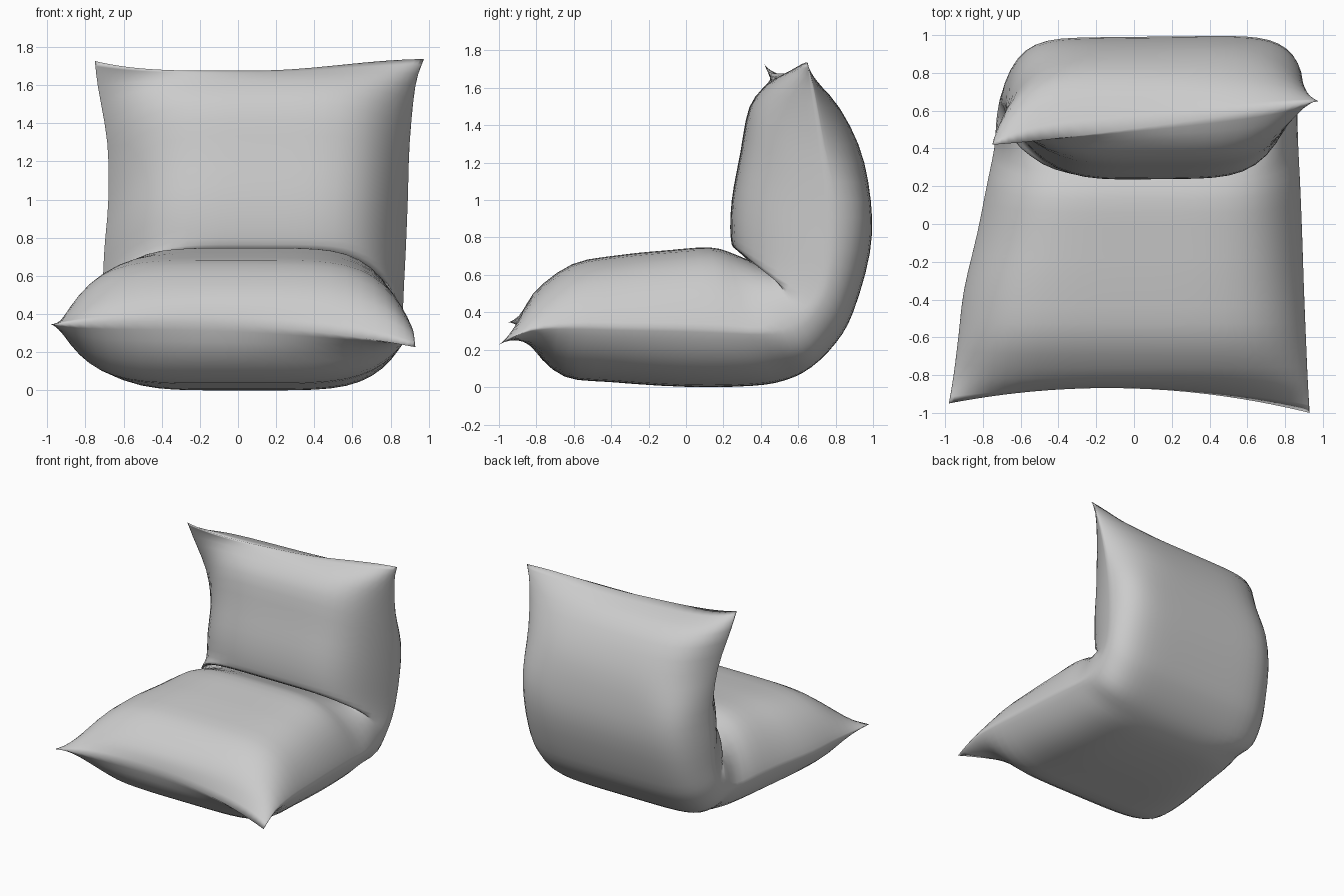
import bpy, bmesh, math
from mathutils import Vector

if "Cube" in bpy.data.objects:
    bpy.data.objects.remove(bpy.data.objects["Cube"])

# Side profiles (y, z) from the front seam, round the fold, to the top seam
INNER = [(-.87, .35), (-.82, .50), (-.61, .66), (-.35, .71), (-.1, .735), (.13, .75), (.27, .71), (.48, .62),
         (.28, .73), (.24, .80), (.245, 1.0), (.29, 1.25), (.34, 1.5), (.44, 1.63), (.52, 1.68)]
OUTER = [(-.87, .35), (-.81, .20), (-.65, .06), (-.4, .03), (0, .005), (.35, .01), (.53, .04), (.67, .11),
         (.80, .24), (.89, .40), (.98, .72), (.985, 1.0), (.92, 1.3), (.76, 1.57), (.52, 1.68)]

# Side seams (x, y, z)
RIGHT = [(.93, -1, .23), (.92, -.83, .31), (.91, -.6, .33), (.9, -.35, .325), (.89, -.05, .32),
         (.88, .2, .31), (.87, .4, .3), (.865, .56, .33), (.865, .67, .42), (.87, .74, .55),
         (.88, .77, .75), (.89, .77, 1), (.9, .73, 1.3), (.93, .68, 1.6), (.975, .65, 1.74)]
LEFT = [(-.98, -.95, .35), (-.955, -.8, .34), (-.93, -.6, .335), (-.9, -.35, .325), (-.83, -.05, .32),
        (-.78, .2, .31), (-.74, .4, .3), (-.73, .53, .33), (-.72, .61, .42), (-.71, .64, .55),
        (-.7, .64, .75), (-.68, .63, 1), (-.685, .57, 1.3), (-.735, .47, 1.6), (-.75, .42, 1.73)]
COLS, STEPS = 28, 3
LAST = len(INNER) - 1


def bulge(i, u, inner):
    """How far the sheet has left the seams (0 at seam, 1 at full depth)."""
    if i == 0:
        return 1 - u * u
    if i == LAST:
        return 1 - u ** 4 if u < 0 else (1 - u) ** 2 * (1 + 2 * u)
    power, root = 5, .8
    if inner and i == 7:
        power, root = 9, .55
    elif inner and i > 8 and u < 0:
        power, root = 4, .95
    elif not inner and 7 <= i <= 11:
        power, root = 7, .6
    return max(0, 1 - abs(u) ** power) ** root


def cross_row(i, profile):
    """One cushion cross-section from the left seam to the right seam."""
    left, right = Vector(LEFT[i]), Vector(RIGHT[i])
    centre = (left + right) / 2
    mid = Vector((centre.x, *profile[i]))
    row = []
    for c in range(COLS + 1):
        u = math.sin((c / COLS - .5) * math.pi)
        base = left.lerp(right, (u + 1) / 2)
        f = bulge(i, u, profile is INNER)
        if i in (0, LAST):
            p = base + (mid - centre) * f
        else:
            target = mid + (base - centre) * .12
            p = base.lerp(Vector((base.x, target.y, target.z)), f)
        row.append(p)
    return row


def smooth_rows(rows):
    """Catmull-Rom interpolation between the cross-sections."""
    out = []
    for i in range(LAST):
        quad = [rows[max(0, i - 1)], rows[i], rows[i + 1], rows[min(LAST, i + 2)]]
        for s in range(STEPS):
            t = s / STEPS
            out.append([b + .5 * t * (c - a + t * (2 * a - 5 * b + 4 * c - d + t * (3 * (b - c) + d - a)))
                        for a, b, c, d in zip(*quad)])
    out.append(rows[LAST])
    return out


# Folded floor cushion: two sheets joined along the seams
bm = bmesh.new()
for profile in (INNER, OUTER):
    rows = smooth_rows([cross_row(i, profile) for i in range(LAST + 1)])
    grid = [[bm.verts.new(p) for p in row] for row in rows]
    for a, b in zip(grid, grid[1:]):
        for c in range(COLS):
            bm.faces.new((a[c], a[c + 1], b[c + 1], b[c]))
bmesh.ops.remove_doubles(bm, verts=bm.verts, dist=.0005)
bmesh.ops.recalc_face_normals(bm, faces=bm.faces)
for f in bm.faces:
    f.smooth = True
lowest = min(v.co.z for v in bm.verts)
bmesh.ops.translate(bm, verts=bm.verts, vec=(0, 0, -lowest))
mesh = bpy.data.meshes.new("folded_cushion")
bm.to_mesh(mesh)
bm.free()
cushion = bpy.data.objects.new("folded_cushion", mesh)
bpy.context.collection.objects.link(cushion)
